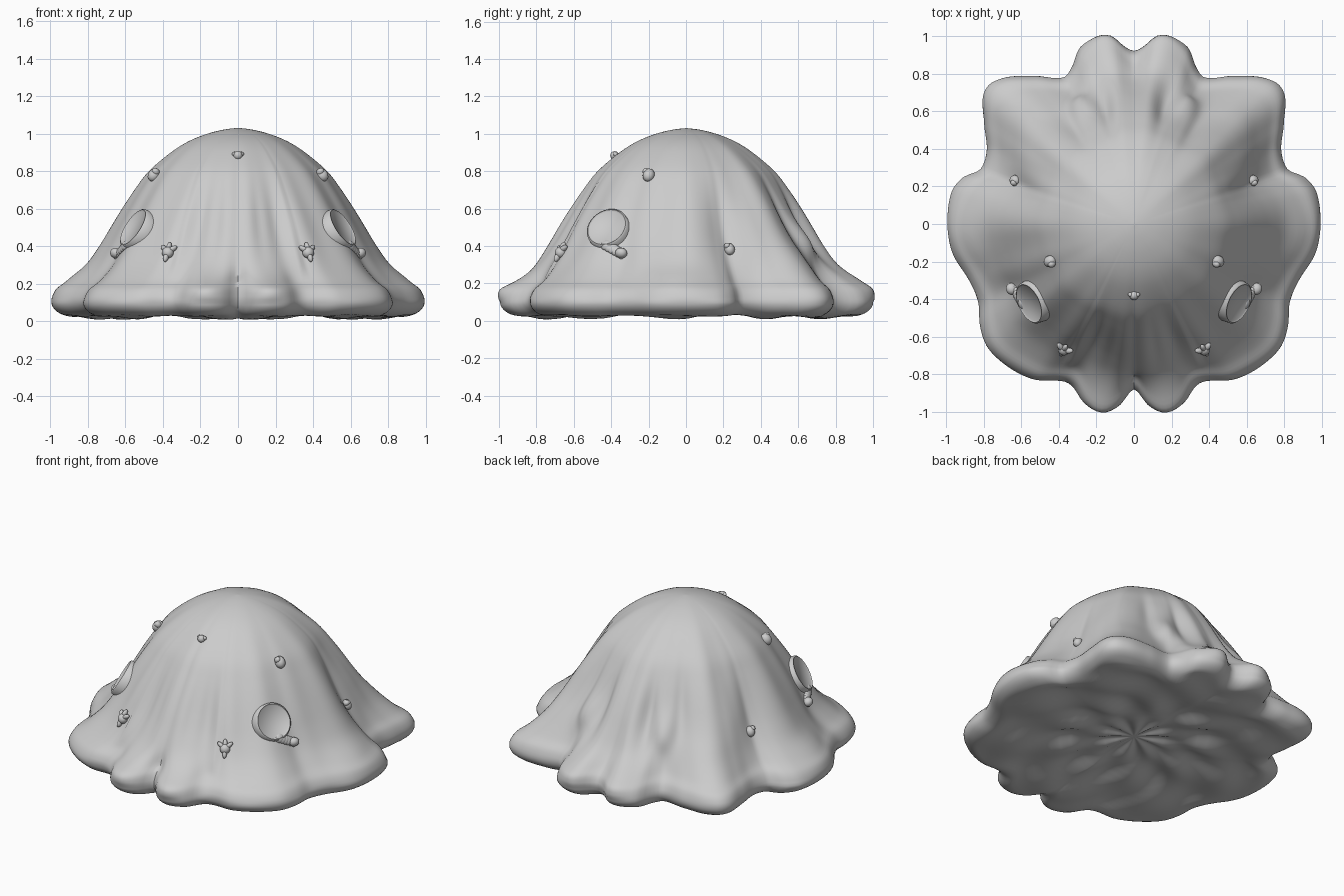
import bpy, bmesh, math
from mathutils import Vector, Matrix

if "Cube" in bpy.data.objects:
    bpy.data.objects.remove(bpy.data.objects["Cube"])

grey = bpy.data.materials.new("plain grey")
grey.diffuse_color = (0.6, 0.6, 0.6, 1)
grey.use_nodes = True
grey.node_tree.nodes["Principled BSDF"].inputs["Base Color"].default_value = grey.diffuse_color

# Half outline of the scalloped hem, front to back (x, y)
HEM = [(0, -.88), (.08, -.965), (.16, -.995), (.26, -.96), (.33, -.865), (.40, -.835),
       (.53, -.83), (.66, -.77), (.78, -.66), (.82, -.55), (.83, -.42), (.88, -.30),
       (.97, -.15), (.995, .02), (.97, .18), (.91, .25), (.82, .29), (.785, .40),
       (.80, .55), (.80, .70), (.72, .77), (.52, .79), (.38, .78), (.33, .84),
       (.29, .94), (.20, .995), (.12, .995), (.05, .94), (0, .92)]
HEM_POLAR = [(math.atan2(x, -y), math.hypot(x, y)) for x, y in HEM]

# Bell profile from the underside to the apex: radius, height, hem influence
BELL = [(0, .07, 0), (.25, .06, 0), (.5, .045, .2), (.72, .03, .6), (.88, .025, .95),
        (.955, .05, 1), (.985, .10, 1), (.955, .165, .95), (.885, .215, .8), (.80, .30, .55),
        (.73, .40, .4), (.67, .50, .3), (.61, .60, .24), (.545, .70, .18), (.47, .80, .12),
        (.355, .90, .07), (.26, .96, .04), (.16, 1.0, .02), (.07, 1.022, 0), (0, 1.03, 0)]

# Folds and bulges: angle from front, height, angular width, height spread, depth
FOLDS = [(.18, .17, .10, .05, .035), (0, .45, .12, .25, .015), (.33, .48, .09, .22, -.025),
         (.52, .45, .12, .25, .015), (.17, .5, .05, .2, -.012), (1.86, .45, .12, .25, -.04),
         (2.12, .45, .12, .2, .02), (2.45, .3, .15, .12, .03), (2.72, .42, .09, .10, .045),
         (2.89, .48, .08, .20, -.05), (3.14, .5, .09, .3, .02), (2.98, .2, .12, .07, .04),
         (2.58, .55, .07, .2, -.025), (1.1, .3, .10, .12, -.012), (1.5, .22, .15, .06, .02)]


def cubic(p0, p1, p2, p3, f):
    return p1 + .5 * f * (p2 - p0 + f * (2*p0 - 5*p1 + 4*p2 - p3 + f * (3*(p1 - p2) + p3 - p0)))


def hem_radius(a):
    i = 0
    while i < len(HEM_POLAR) - 2 and HEM_POLAR[i + 1][0] < a:
        i += 1
    p = [HEM_POLAR[j if 0 <= j < len(HEM) else (1 if j < 0 else len(HEM) - 2)][1]
         for j in range(i - 1, i + 3)]
    f = (a - HEM_POLAR[i][0]) / (HEM_POLAR[i + 1][0] - HEM_POLAR[i][0])
    return cubic(*p, f)


def surface(theta, t):
    """Point on the bell: theta is the angle from the front, t runs along the profile."""
    a = abs(math.atan2(math.sin(theta), math.cos(theta)))
    i = min(int(t), len(BELL) - 2)
    pts = [BELL[max(0, min(len(BELL) - 1, j))] for j in range(i - 1, i + 3)]
    r, z, w = (cubic(*(p[k] for p in pts), t - i) for k in range(3))
    if a < .45 and z > .2:
        w *= .3 + .7 * math.exp(-((z - .2) / .08) ** 2)
    r = max(0, r)
    r0 = r
    r += (hem_radius(a) - .985) * w
    if t > 6:
        for fa, fz, da, dz, amp in FOLDS:
            r += amp * math.exp(-((a - fa) / da) ** 2 - ((z - fz) / dz) ** 2)
        r += .006 * math.sin(17 * a) * math.sin(math.pi * min(1, z)) * min(1, r0 * 2)
    elif t < 4.5:
        # lumpy radial ridges beneath
        z += .022 * math.sin(9 * a + 5 * r) * math.sin(11 * r) * min(1, r * 3) * min(1, 4.5 - t)
    return Vector((r * math.sin(theta), -r * math.cos(theta), max(.004, z)))


def frame(x, y, z):
    """Matrix seated on the bell, local z along its normal and local y uphill."""
    theta = math.atan2(x, -y)
    lo, hi = 6.0, len(BELL) - 1.0
    for _ in range(30):
        mid = (lo + hi) / 2
        if surface(theta, mid).z < z:
            lo = mid
        else:
            hi = mid
    p = surface(theta, lo)
    up = (surface(theta, lo + .3) - surface(theta, lo - .3)).normalized()
    side = surface(theta + .08, lo) - surface(theta - .08, lo)
    n = side.cross(up).normalized()
    s = up.cross(n)
    return Matrix.Translation(p) @ Matrix((s, up, n)).transposed().to_4x4()


def finish(name, bm):
    me = bpy.data.meshes.new(name)
    bmesh.ops.recalc_face_normals(bm, faces=bm.faces)
    bm.to_mesh(me)
    bm.free()
    me.materials.append(grey)
    ob = bpy.data.objects.new(name, me)
    bpy.context.collection.objects.link(ob)
    for o in bpy.context.selected_objects:
        o.select_set(False)
    ob.select_set(True)
    bpy.context.view_layer.objects.active = ob
    bpy.ops.object.shade_smooth_by_angle(angle=math.radians(50))
    return ob


def blob(bm, matrix, offset, size, spin=0):
    m = (matrix @ Matrix.Translation(offset) @ Matrix.Rotation(spin, 4, 'Z')
         @ Matrix.Diagonal((*size, 1)))
    bmesh.ops.create_uvsphere(bm, u_segments=14, v_segments=10, radius=1, matrix=m)


# Scalloped bell body
N, STEPS = 256, 4
bm = bmesh.new()
last = (len(BELL) - 1) * STEPS
rings = [[bm.verts.new(surface(2 * math.pi * k / N, j / STEPS)) for k in range(N)]
         for j in range(1, last)]
for low, high in zip(rings, rings[1:]):
    for k in range(N):
        bm.faces.new((low[k], low[(k+1) % N], high[(k+1) % N], high[k]))
for ring, z in ((rings[0], BELL[0][1]), (rings[-1], BELL[-1][1])):
    tip = bm.verts.new((0, 0, z))
    for k in range(N):
        bm.faces.new((ring[k], ring[(k+1) % N], tip))
finish("bell_body", bm)

for s, side in ((1, "right"), (-1, "left")):
    # Round side pad with a raised rim and a knobbed stalk
    pad = frame(s * .535, -.41, .49)
    bm = bmesh.new()
    prof = [(0, .012), (.100, .014), (.108, .022), (.116, .016), (.120, -.035)]
    loops = [[bm.verts.new(pad @ Vector((r * math.cos(k * math.pi / 24),
                                         r * math.sin(k * math.pi / 24), z)))
              for k in range(48)] for r, z in prof[1:]]
    bm.faces.new(loops[0])
    for a, b in zip(loops, loops[1:]):
        for k in range(48):
            bm.faces.new((a[k], a[(k+1) % 48], b[(k+1) % 48], b[k]))
    finish(side + "_pad", bm)
    bm = bmesh.new()
    knob = frame(s * .655, -.35, .355)
    start, end = pad @ Vector((s * .03, -.10, 0)), knob.translation
    for i in range(6):
        f = i / 5
        m = knob.copy()
        m.translation = start.lerp(end, f)
        blob(bm, m, (0, 0, .003), (.035 - .014 * f, .03, .018))
    blob(bm, knob, (0, 0, .015), (.033, .028, .03))
    finish(side + "_pad_stalk", bm)

    # Star-shaped nub on the lower front
    star = frame(s * .375, -.67, .36)
    bm = bmesh.new()
    blob(bm, star, (0, 0, .01), (.032, .032, .03))
    for ang in (90, 40, 140, 270):
        c = math.radians(ang)
        blob(bm, star, (.03 * math.cos(c), .03 * math.sin(c), .015), (.03, .014, .016), c)
    finish(side + "_star_nub", bm)

    # Small nubs on the shoulder and rear flank
    for name, place, size in (("shoulder_nub", (.45, -.20, .775), .032),
                              ("flank_nub", (.68, .25, .38), .028)):
        m = frame(s * place[0], place[1], place[2])
        bm = bmesh.new()
        blob(bm, m, (0, 0, .005), (size, size * 1.2, size))
        blob(bm, m, (-s * size * .5, size * .5, .015), (size * .6, size * .6, size * .7))
        finish(side + "_" + name, bm)

# Small nub on the upper front
bm = bmesh.new()
m = frame(0, -.37, .88)
blob(bm, m, (0, 0, .004), (.024, .024, .024))
for s in (-1, 1):
    blob(bm, m, (s * .018, .008, .006), (.014, .012, .014))
finish("front_nub", bm)
